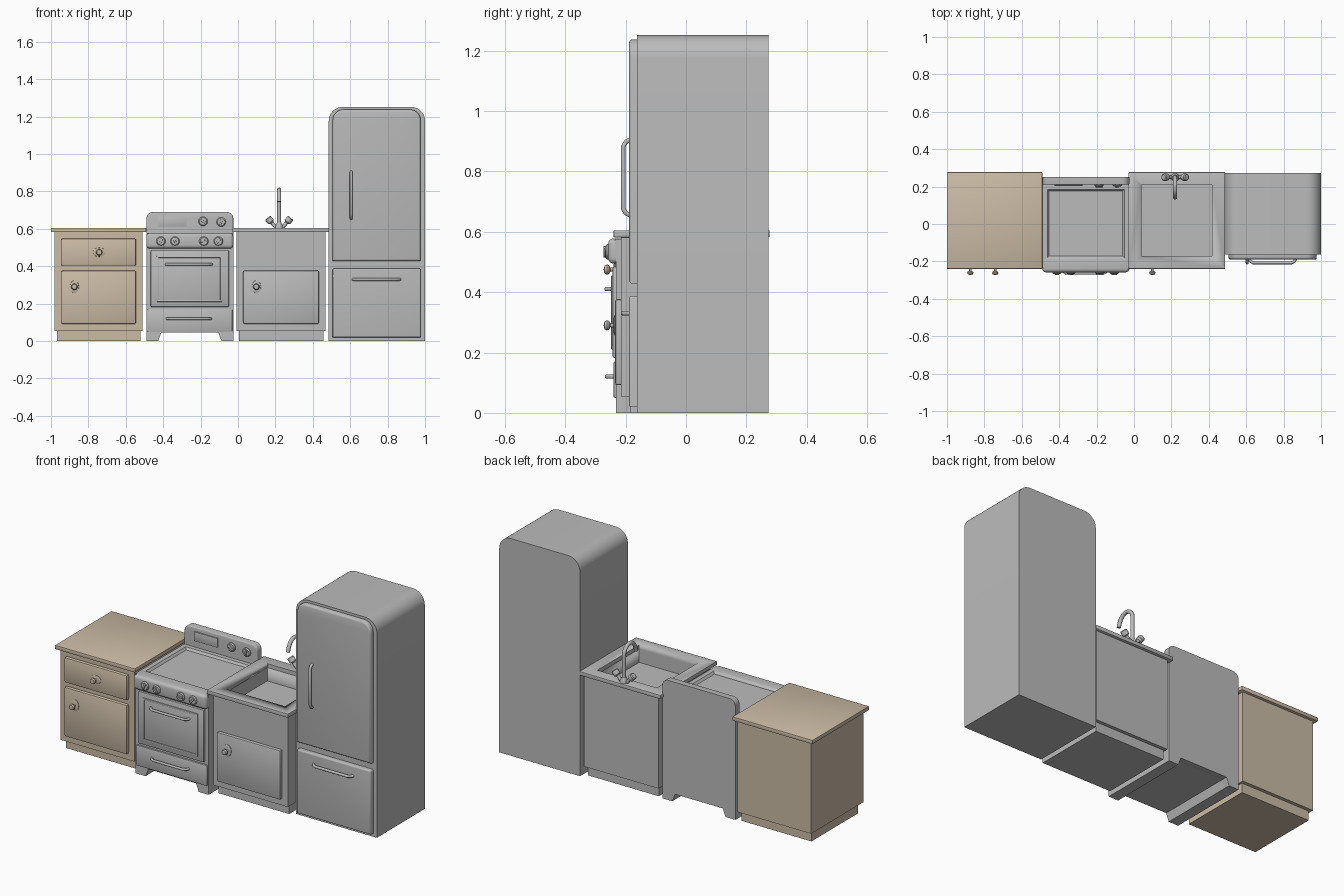
import bpy, bmesh, math
from mathutils import Matrix, Vector

cube = bpy.data.objects.get("Cube")
if cube:
    bpy.data.objects.remove(cube, do_unlink=True)


def material(name, rgb):
    m = bpy.data.materials.new(name)
    m.use_nodes = True
    m.diffuse_color = (*rgb, 1)
    m.node_tree.nodes["Principled BSDF"].inputs["Base Color"].default_value = (*rgb, 1)
    return m


GREY = material("grey enamel", (0.5, 0.5, 0.5))
WOOD = material("tan wood", (0.6, 0.5, 0.38))


def activate(ob):
    bpy.ops.object.select_all(action='DESELECT')
    ob.select_set(True)
    bpy.context.view_layer.objects.active = ob


def finish(name, bm, mat, angle=35):
    bmesh.ops.recalc_face_normals(bm, faces=bm.faces)
    me = bpy.data.meshes.new(name)
    bm.to_mesh(me)
    bm.free()
    me.materials.append(mat)
    ob = bpy.data.objects.new(name, me)
    bpy.context.collection.objects.link(ob)
    activate(ob)
    bpy.ops.object.shade_smooth_by_angle(angle=math.radians(angle))
    return ob


def box(name, x, y, z, mat=GREY, bevel=0, seg=2):
    bm = bmesh.new()
    bmesh.ops.create_cube(bm, size=1)
    for v in bm.verts:
        for i, r in enumerate((x, y, z)):
            v.co[i] = r[0] if v.co[i] < 0 else r[1]
    if bevel:
        bmesh.ops.bevel(bm, geom=bm.edges[:], offset=bevel, segments=seg,
                        profile=0.5, affect='EDGES')
    return finish(name, bm, mat)


def slab(name, pts, y, mat=GREY, bevel=0):
    """Outline in x,z pushed through a depth range, with an optional soft front rim."""
    bm = bmesh.new()
    front = bm.faces.new([bm.verts.new((px, y[0], pz)) for px, pz in pts])
    ext = bmesh.ops.extrude_face_region(bm, geom=[front], use_keep_orig=True)
    for v in ext["geom"]:
        if isinstance(v, bmesh.types.BMVert):
            v.co.y = y[1]
    if bevel:
        rim = [e for e in bm.edges if all(abs(v.co.y - y[0]) < 1e-5 for v in e.verts)]
        bmesh.ops.bevel(bm, geom=rim, offset=bevel, segments=3, profile=0.5, affect='EDGES')
    return finish(name, bm, mat)


def arch(x0, x1, z0, z1, r, n=8):
    """Upright rectangle whose two top corners are rounded."""
    pts = [(x0, z0), (x1, z0)]
    for cx, start in ((x1 - r, 0), (x0 + r, math.pi / 2)):
        for i in range(n + 1):
            a = start + i / n * math.pi / 2
            pts.append((cx + r * math.cos(a), z1 - r + r * math.sin(a)))
    return pts


def lathe(name, profile, loc, mat=GREY, scale=(1, 1), axis=(0, -1, 0), steps=24):
    """Profile of (radius, height) turned around an axis."""
    bm = bmesh.new()
    vs = [bm.verts.new((r, 0, h)) for r, h in profile]
    es = [bm.edges.new(p) for p in zip(vs, vs[1:])]
    bmesh.ops.spin(bm, geom=vs + es, cent=(0, 0, 0), axis=(0, 0, 1),
                   angle=math.tau, steps=steps)
    bmesh.ops.remove_doubles(bm, verts=bm.verts, dist=1e-5)
    q = Vector((0, 0, 1)).rotation_difference(Vector(axis)).to_matrix().to_4x4()
    bm.transform(Matrix.Translation(loc) @ q @ Matrix.Diagonal((scale[0], scale[1], 1, 1)))
    return finish(name, bm, mat)


def tube(name, pts, r, mat=GREY):
    cu = bpy.data.curves.new(name, 'CURVE')
    cu.dimensions = '3D'
    cu.bevel_depth, cu.bevel_resolution, cu.use_fill_caps = r, 3, True
    sp = cu.splines.new('POLY')
    sp.points.add(len(pts) - 1)
    for p, co in zip(sp.points, pts):
        p.co = (*co, 1)
    tmp = bpy.data.objects.new("tmp", cu)
    bpy.context.collection.objects.link(tmp)
    bpy.context.view_layer.update()
    me = tmp.to_mesh()
    bm = bmesh.new()
    bm.from_mesh(me)
    tmp.to_mesh_clear()
    bpy.data.objects.remove(tmp, do_unlink=True)
    return finish(name, bm, mat, 50)


def handle(name, a, b, y0, y1, r):
    """Bar from a to b (x,z) with slanted ends reaching back to the surface."""
    a, b = Vector(a), Vector(b)
    d = (b - a).normalized() * 0.022
    pts = [(a, y0), (a + d * 0.3, y0 * 0.4 + y1 * 0.6), (a + d, y1),
           (b - d, y1), (b - d * 0.3, y0 * 0.4 + y1 * 0.6), (b, y0)]
    tube(name, [(p.x, y, p.y) for p, y in pts], r)


def cabinet_knob(name, x, z, mat, wide):
    sc = (1.4, 1) if wide else (1, 1.4)
    lathe(name + "_plate", [(0, 0), (0.025, 0), (0.024, 0.005), (0.017, 0.008), (0, 0.008)],
          (x, -0.232, z), mat, sc)
    lathe(name, [(0.008, 0), (0.006, 0.018), (0.015, 0.024), (0.017, 0.030),
                 (0.013, 0.038), (0, 0.041)], (x, -0.232, z), mat)


def cabinet(name, counter, body, mat):
    top = box(name + "_counter", counter, (-0.24, 0.277), (0.582, 0.605), mat, 0.003)
    case = box(name + "_body", body, (-0.215, 0.26), (0.055, 0.582), mat)
    box(name + "_toe_kick", (body[0] + 0.012, body[1] - 0.012), (-0.185, 0.24), (0, 0.056), mat)
    box(name + "_door", (body[0] + 0.035, body[1] - 0.035), (-0.235, -0.21),
        (0.092, 0.377), mat, 0.008)
    cabinet_knob(name + "_door_knob", body[0] + 0.105, 0.29, mat, False)
    return top, case


# Wooden cabinet with a drawer
cabinet("wood_cabinet", (-1, -0.49), (-0.98, -0.51), WOOD)
box("wood_cabinet_drawer", (-0.945, -0.545), (-0.235, -0.21), (0.403, 0.548), WOOD, 0.008)
cabinet_knob("wood_cabinet_drawer_knob", -0.742, 0.475, WOOD, True)

# Sink cabinet with a basin cut through the counter
parts = cabinet("sink_cabinet", (-0.03, 0.487), (-0.007, 0.468), GREY)
cutter = box("basin_cutter", (0.04, 0.418), (-0.17, 0.21), (0.505, 0.7))
for ob in parts:
    mod = ob.modifiers.new("basin", 'BOOLEAN')
    mod.operation, mod.object, mod.solver = 'DIFFERENCE', cutter, 'EXACT'
    activate(ob)
    bpy.ops.object.modifier_apply(modifier=mod.name)
bpy.data.objects.remove(cutter, do_unlink=True)

# Faucet
fx, fy = 0.22, 0.25
arc = [(fx, fy - 0.05 + 0.05 * math.cos(t * math.pi / 10),
        0.76 + 0.05 * math.sin(t * math.pi / 10)) for t in range(9)]
tube("faucet_spout", [(fx, fy, 0.60)] + arc + [(fx, 0.146, 0.765), (fx, 0.141, 0.745)], 0.011)
lathe("faucet_base", [(0, 0), (0.022, 0), (0.020, 0.012), (0.012, 0.03), (0, 0.03)],
      (fx, fy, 0.604), axis=(0, 0, 1))
for side, label in ((-1, "right"), (1, "left")):
    lathe("faucet_handle_" + label, [(0, 0), (0.009, 0), (0.010, 0.035), (0.019, 0.042),
                                     (0.019, 0.066), (0.014, 0.07), (0, 0.07)],
          (fx + side * 0.016, fy, 0.606), axis=(side * 0.66, 0, 0.75))

# Stove body with feet, cooktop and back panel
L, R = -0.49, -0.025
feet = [(R, 0), (R - 0.063, 0), (R - 0.08, 0.045), (L + 0.08, 0.045), (L + 0.063, 0), (L, 0)]
slab("stove_body", feet + [(L, 0.56), (R, 0.56)], (-0.232, 0.215))
slab("stove_back_panel", feet + arch(L, R, 0, 0.69, 0.035)[:1:-1], (0.21, 0.25), bevel=0.005)

bm = bmesh.new()
bmesh.ops.create_grid(bm, x_segments=1, y_segments=1, size=1)
for v in bm.verts:
    v.co = (L if v.co.x < 0 else R, -0.235 if v.co.y < 0 else 0.212, 0.577)
top = bm.faces[:]
ext = bmesh.ops.extrude_face_region(bm, geom=top, use_keep_orig=True)
for v in [g for g in ext["geom"] if isinstance(g, bmesh.types.BMVert)]:
    v.co.z = 0.55
bmesh.ops.inset_region(bm, faces=top, thickness=0.038)
bmesh.ops.inset_region(bm, faces=top, thickness=0.014, depth=0)
for v in top[0].verts:
    v.co.z -= 0.012
finish("stove_cooktop", bm, GREY, 20)

# Stove front: rounded control panel, oven door and drawer
box("stove_control_panel", (L, R), (-0.258, -0.17), (0.495, 0.578), GREY, 0.018, 4)
box("oven_door", (-0.467, -0.048), (-0.243, -0.22), (0.182, 0.485), GREY, 0.006)
wx, wz = (-0.43, -0.09), (0.215, 0.45)
for i in (0, 1):
    box("oven_window_stile", (wx[i] - 0.005, wx[i] + 0.005), (-0.248, -0.235),
        (wz[0] - 0.005, wz[1] + 0.005), GREY, 0.002)
    box("oven_window_rail", wx, (-0.248, -0.235), (wz[i] - 0.005, wz[i] + 0.005), GREY, 0.002)
box("stove_drawer", (L + 0.005, R - 0.005), (-0.241, -0.22), (0.05, 0.17), GREY, 0.006)
handle("oven_handle", (-0.385, 0.41), (-0.14, 0.41), -0.24, -0.264, 0.007)
handle("stove_drawer_handle", (-0.38, 0.12), (-0.145, 0.12), -0.238, -0.262, 0.007)


def dial(name, x, y, z, tilt):
    lathe(name, [(0, 0), (0.025, 0), (0.025, 0.005), (0.020, 0.010), (0, 0.010)], (x, y, z))
    grip = box(name + "_grip", (-0.005, 0.005), (-0.018, 0), (-0.019, 0.019), GREY, 0.002)
    grip.location, grip.rotation_euler = (x, y, z), (0, tilt, 0)


for i, x in enumerate((-0.412, -0.337, -0.183, -0.105)):
    dial("burner_dial_%d" % (i + 1), x, -0.256, 0.534, (0.4, -0.5, 1.5, 0.7)[i])
dial("timer_dial", -0.187, 0.211, 0.64, -1.0)
dial("clock_dial", -0.09, 0.211, 0.637, 0.2)
box("clock_frame", (-0.425, -0.275), (0.204, 0.212), (0.613, 0.667), GREY, 0.002)

# Refrigerator
slab("fridge_body", arch(0.485, 1.0, 0, 1.252, 0.075, 10), (-0.163, 0.273))
slab("fridge_upper_door", arch(0.506, 0.977, 0.428, 1.238, 0.058), (-0.189, -0.16), bevel=0.012)
slab("fridge_lower_door", arch(0.506, 0.977, 0.02, 0.388, 0.008, 3), (-0.189, -0.16), bevel=0.007)
handle("fridge_upper_handle", (0.605, 0.655), (0.605, 0.905), -0.185, -0.208, 0.008)
handle("fridge_lower_handle", (0.615, 0.33), (0.865, 0.33), -0.185, -0.208, 0.008)
